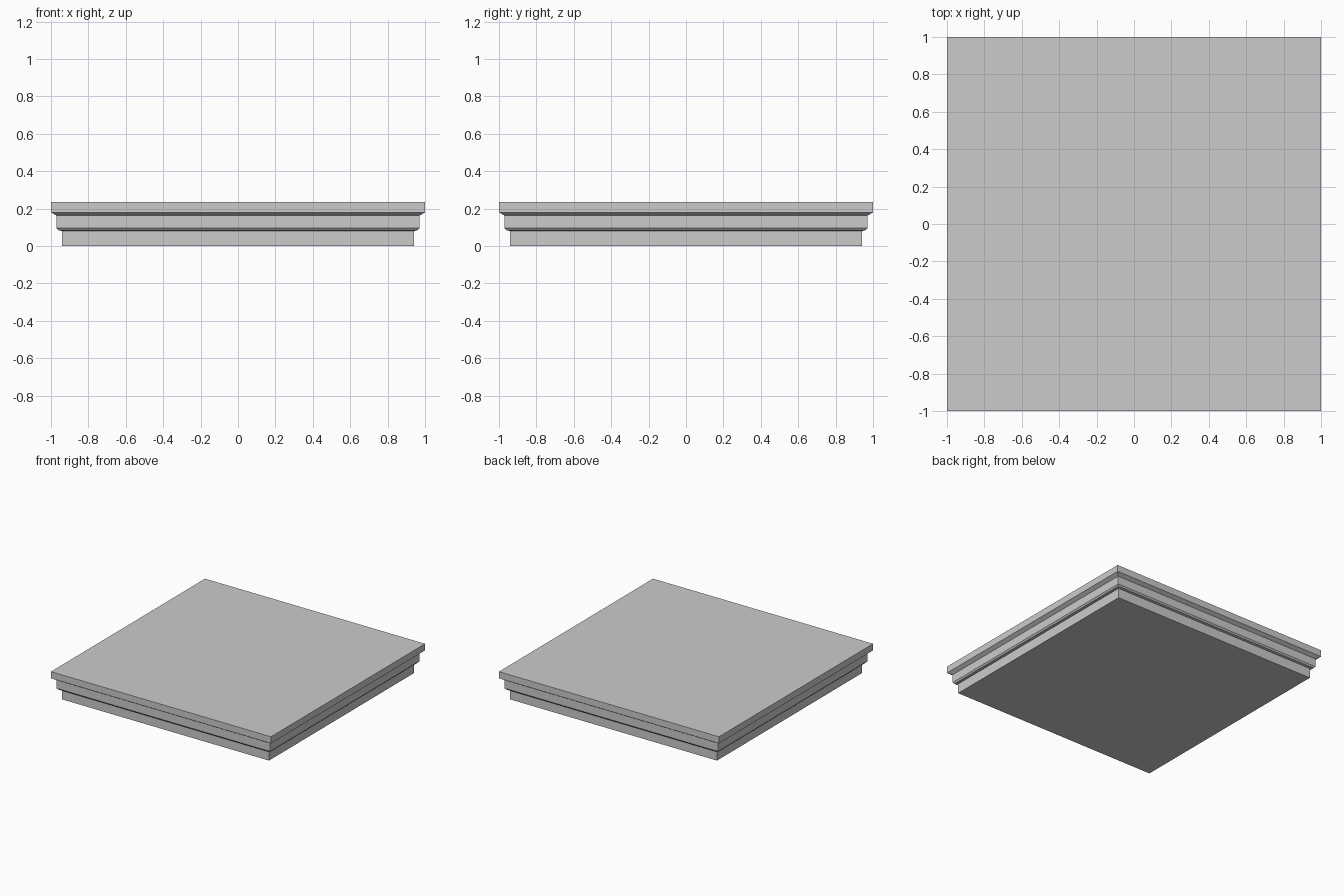
import bpy, bmesh

if "Cube" in bpy.data.objects:
    bpy.data.objects.remove(bpy.data.objects["Cube"])

# Half-width and height of each step, from bottom to top
profile = [
    (0.94, 0.0), (0.94, 0.08),        # lower plinth
    (0.96, 0.083), (0.97, 0.095),     # small rounded underside
    (0.97, 0.162),                    # middle band
    (1.0, 0.18), (1.0, 0.235),        # bevelled top slab
]


def square_ring(bm, half, z):
    corners = [(-1, -1), (1, -1), (1, 1), (-1, 1)]
    return [bm.verts.new((x * half, y * half, z)) for x, y in corners]


bm = bmesh.new()
rings = [square_ring(bm, half, z) for half, z in profile]

# Moulded sides
for low, high in zip(rings, rings[1:]):
    for i in range(4):
        j = (i + 1) % 4
        bm.faces.new((low[i], low[j], high[j], high[i]))

# Bottom and top
bm.faces.new(list(reversed(rings[0])))
bm.faces.new(rings[-1])
bmesh.ops.recalc_face_normals(bm, faces=bm.faces)

mesh = bpy.data.meshes.new("stepped_slab")
bm.to_mesh(mesh)
bm.free()
slab = bpy.data.objects.new("stepped_slab", mesh)
bpy.context.collection.objects.link(slab)
